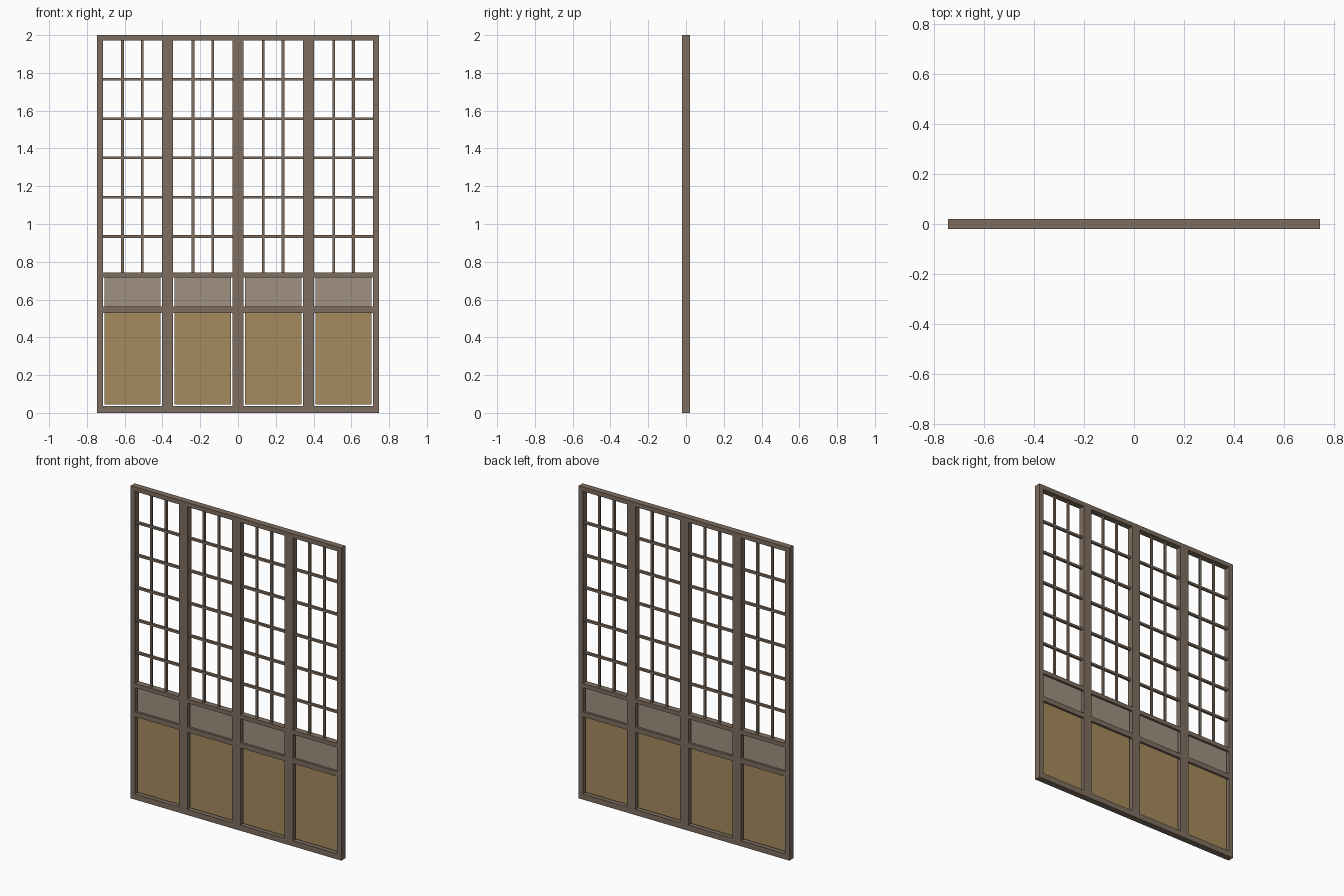
import bpy

if "Cube" in bpy.data.objects:
    bpy.data.objects.remove(bpy.data.objects["Cube"])

W = 0.373            # width of one door leaf
HALF = 2 * W         # half of the full width
STILE = 0.03
H = 2.0
D = 0.04             # frame depth


def material(name, rgb):
    m = bpy.data.materials.new(name)
    m.diffuse_color = (*rgb, 1)
    m.use_nodes = True
    m.node_tree.nodes["Principled BSDF"].inputs["Base Color"].default_value = m.diffuse_color
    return m


frame_mat = material("frame_wood", (0.21, 0.155, 0.115))
grey_mat = material("upper_panel_wood", (0.35, 0.28, 0.22))
tan_mat = material("lower_panel_wood", (0.38, 0.255, 0.11))


def box(name, x0, x1, z0, z1, depth, mat):
    bpy.ops.mesh.primitive_cube_add(size=1, location=((x0 + x1) / 2, 0, (z0 + z1) / 2))
    o = bpy.context.object
    o.name = name
    o.scale = (x1 - x0, depth, z1 - z0)
    bpy.ops.object.transform_apply(location=False, rotation=False, scale=True)
    o.data.materials.append(mat)
    return o


# Full-height stiles: single at the ends, double where leaves meet
for i in range(5):
    x = -HALF + i * W
    box("stile", max(x - STILE, -HALF), min(x + STILE, HALF), 0, H, D, frame_mat)

for i in range(4):
    x0 = -HALF + i * W + STILE
    x1 = x0 + W - 2 * STILE

    # Rails between the stiles
    for name, z0, z1 in (("bottom_rail", 0, 0.036), ("lower_mid_rail", 0.53, 0.562),
                         ("upper_mid_rail", 0.716, 0.742), ("top_rail", 1.972, H)):
        box(name, x0, x1, z0, z1, D, frame_mat)

    # Inset panels with a small gap to the frame
    box("lower_panel", x0 + 0.008, x1 - 0.008, 0.044, 0.53, 0.012, tan_mat)
    box("upper_panel", x0 + 0.008, x1 - 0.008, 0.562, 0.716, 0.012, grey_mat)

    # Lattice of thin glazing bars
    cx = (x0 + x1) / 2
    for s in (-1, 1):
        x = cx + s * 0.052
        box("vertical_bar", x - 0.007, x + 0.007, 0.742, 1.972, 0.012, frame_mat)
    for k in range(5):
        z = 0.934 + k * 0.208
        box("horizontal_bar", x0, x1, z - 0.007, z + 0.007, 0.016, frame_mat)
